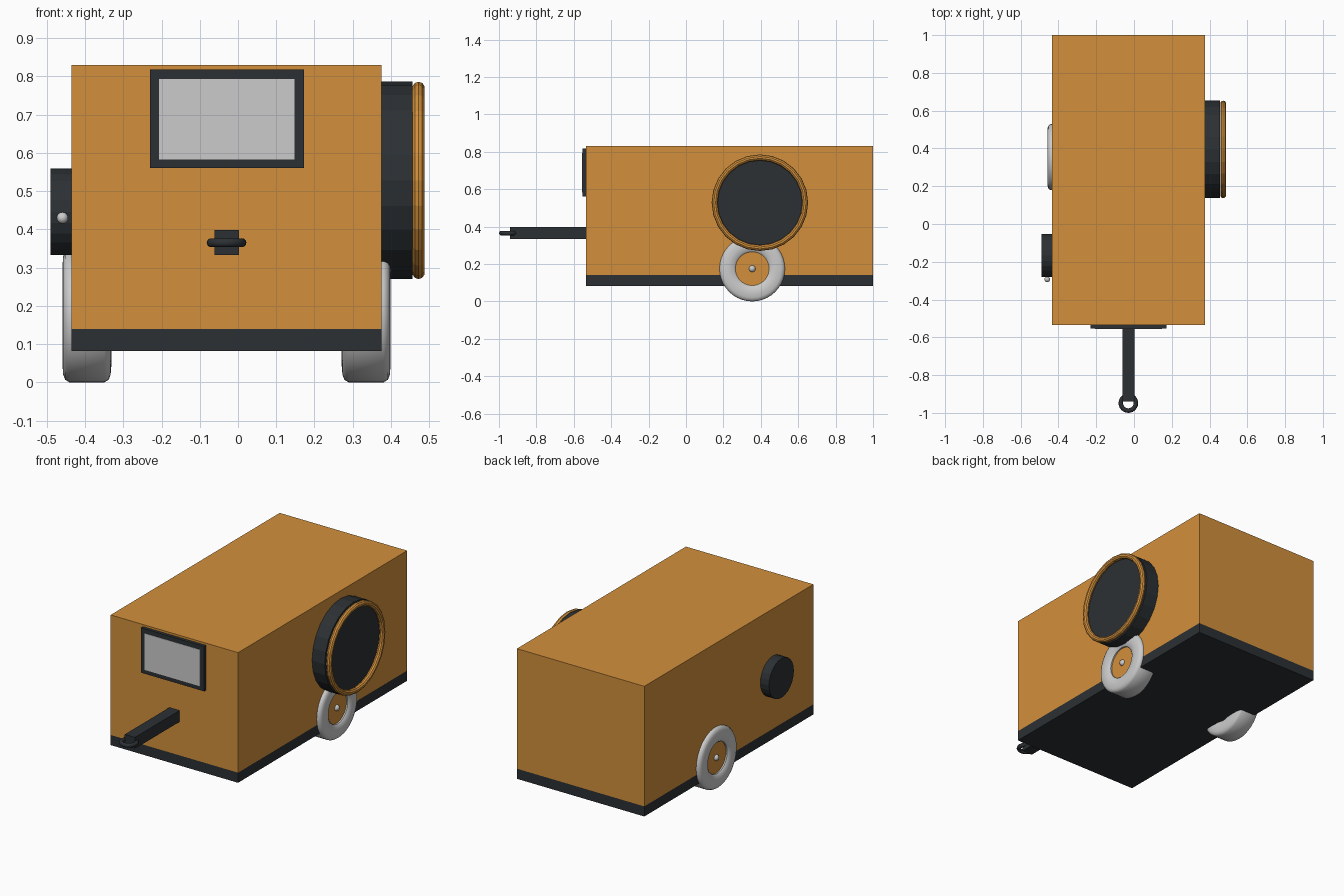
import bpy, math

if "Cube" in bpy.data.objects:
    bpy.data.objects.remove(bpy.data.objects["Cube"])

CX = -0.03  # centre line of the trailer


def material(name, rgb):
    m = bpy.data.materials.new(name)
    m.diffuse_color = (*rgb, 1)
    m.use_nodes = True
    m.node_tree.nodes["Principled BSDF"].inputs["Base Color"].default_value = m.diffuse_color
    return m


ORANGE = material("orange", (0.65, 0.28, 0.045))
DARK = material("dark", (0.025, 0.03, 0.034))


def finish(name, mat=None, smooth=None):
    ob = bpy.context.object
    ob.name = name
    if mat:
        ob.data.materials.append(mat)
    if smooth:
        bpy.ops.object.shade_smooth_by_angle(angle=math.radians(smooth))
    return ob


def box(name, lo, hi, mat=None):
    bpy.ops.mesh.primitive_cube_add(size=1, location=[(a + b) / 2 for a, b in zip(lo, hi)])
    bpy.context.object.scale = [b - a for a, b in zip(lo, hi)]
    bpy.ops.object.transform_apply(location=False, rotation=False, scale=True)
    return finish(name, mat)


def disc_x(name, x0, x1, y, z, r, sides, mat=None, smooth=None):
    """Cylinder whose axis runs along x."""
    bpy.ops.mesh.primitive_cylinder_add(vertices=sides, radius=r, depth=abs(x1 - x0),
                                        location=((x0 + x1) / 2, y, z),
                                        rotation=(0, math.pi / 2, 0))
    return finish(name, mat, smooth)


def lathe_x(name, profile, loc, sides, mat=None, smooth=None):
    """Closed (x, radius) profile turned around the x axis."""
    n = len(profile)
    verts, faces = [], []
    for i in range(sides):
        a = 2 * math.pi * i / sides
        verts += [(x, r * math.cos(a), r * math.sin(a)) for x, r in profile]
        j = (i + 1) % sides
        for k in range(n):
            m = (k + 1) % n
            faces.append((i * n + k, j * n + k, j * n + m, i * n + m))
    me = bpy.data.meshes.new(name)
    me.from_pydata(verts, [], faces)
    ob = bpy.data.objects.new(name, me)
    ob.location = loc
    bpy.context.collection.objects.link(ob)
    bpy.ops.object.select_all(action='DESELECT')
    bpy.context.view_layer.objects.active = ob
    ob.select_set(True)
    bpy.ops.object.mode_set(mode='EDIT')
    bpy.ops.mesh.select_all(action='SELECT')
    bpy.ops.mesh.normals_make_consistent(inside=False)
    bpy.ops.object.mode_set(mode='OBJECT')
    return finish(name, mat, smooth)


# Cabin and chassis
box("cabin", (-0.435, -0.535, 0.14), (0.375, 1.0, 0.83), ORANGE)
box("chassis", (-0.435, -0.535, 0.082), (0.375, 1.0, 0.14), DARK)

# Front window
box("window_frame", (-0.23, -0.553, 0.56), (0.172, -0.535, 0.818), DARK)
box("window_glass", (-0.207, -0.555, 0.583), (0.148, -0.54, 0.793))

# Drawbar with hitch ring
box("drawbar", (-0.062, -0.94, 0.333), (0.003, -0.535, 0.398), DARK)
bpy.ops.mesh.primitive_torus_add(major_radius=0.04, minor_radius=0.012, major_segments=24,
                                 minor_segments=10, location=(CX, -0.948, 0.365))
finish("hitch_ring", DARK, 60)

# Round drum with orange rim on the right side
disc_x("side_drum", 0.37, 0.456, 0.395, 0.528, 0.258, 24, DARK)
bpy.ops.mesh.primitive_torus_add(major_radius=0.242, minor_radius=0.016, major_segments=24,
                                 minor_segments=10, location=(0.472, 0.395, 0.528),
                                 rotation=(0, math.pi / 2, 0))
finish("drum_rim", ORANGE)

# Small round cap and knob on the left side
disc_x("side_cap", -0.49, -0.43, -0.167, 0.446, 0.113, 24, DARK)
bpy.ops.mesh.primitive_uv_sphere_add(segments=16, ring_count=10, radius=0.015,
                                     location=(-0.459, -0.293, 0.43))
finish("cap_knob", None, 60)

# Wheels: tyre, coloured rim disc and hub bolt
half = [(0.052, 0.09), (0.061, 0.1), (0.064, 0.13), (0.062, 0.155), (0.057, 0.168), (0.046, 0.175)]
tyre = half + [(-x, r) for x, r in reversed(half)]
for side, s in (("left", -1), ("right", 1)):
    x, y, z = CX + s * 0.365, 0.354, 0.175
    lathe_x(side + "_tyre", tyre, (x, y, z), 40, None, 40)
    disc_x(side + "_wheel_rim", x - 0.05, x + 0.05 if s < 0 else x + 0.044, y, z, 0.094, 32, ORANGE) \
        if s > 0 else disc_x(side + "_wheel_rim", x - 0.044, x + 0.05, y, z, 0.094, 32, ORANGE)
    bpy.ops.mesh.primitive_uv_sphere_add(segments=16, ring_count=10, radius=0.018,
                                         location=(x + s * 0.042, y, z))
    finish(side + "_hub_bolt", None, 60)
